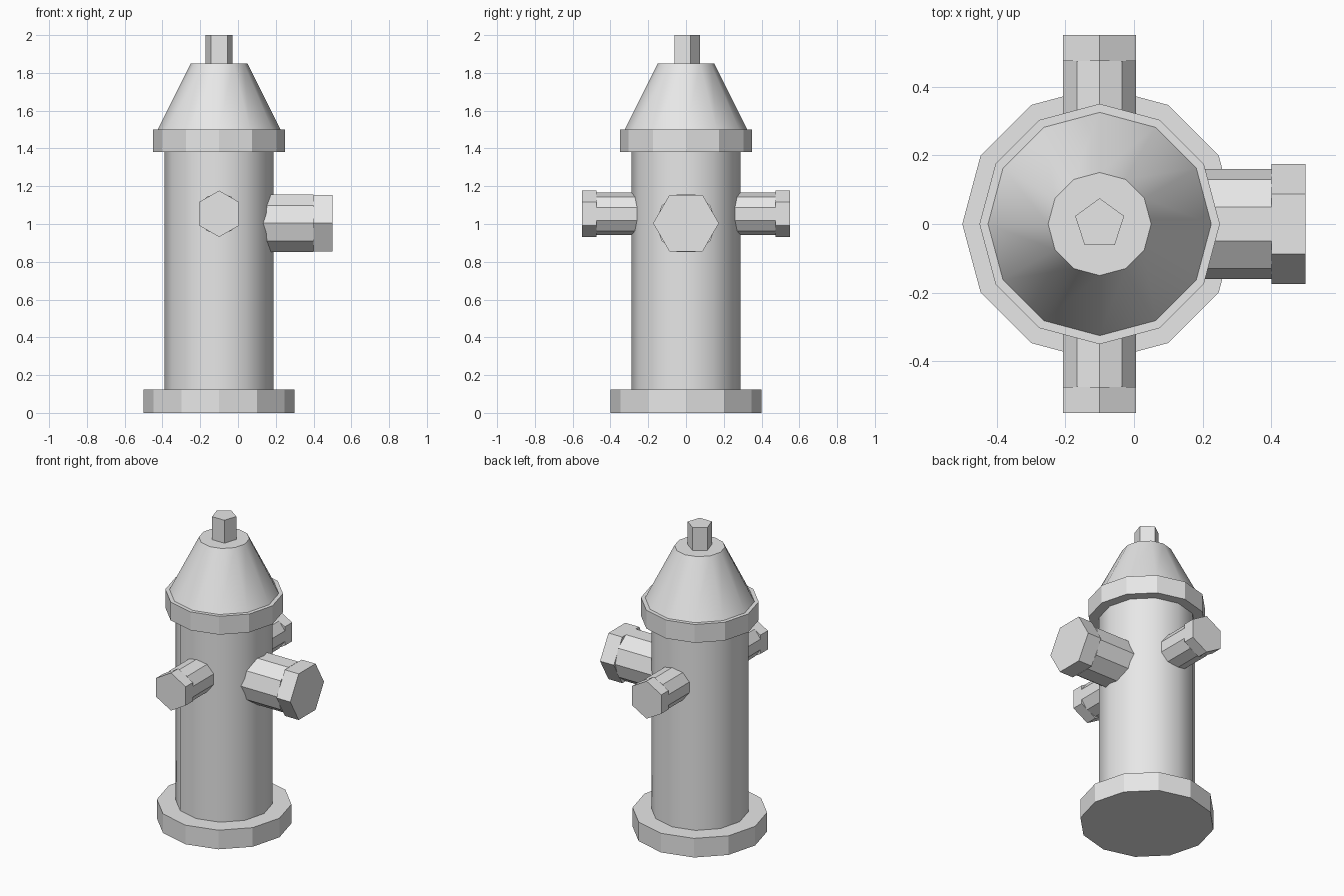
import bpy
import bmesh
import math
from mathutils import Vector

cube = bpy.data.objects.get("Cube")
if cube:
    bpy.data.objects.remove(cube, do_unlink=True)

X, Y, Z = Vector((1, 0, 0)), Vector((0, 1, 0)), Vector((0, 0, 1))
CENTRE = -0.1  # barrel axis sits left of the middle because of the side outlet

grey = bpy.data.materials.new("plain grey")
grey.use_nodes = True
grey.diffuse_color = (0.8, 0.8, 0.8, 1)
for node in grey.node_tree.nodes:
    if node.type == 'BSDF_PRINCIPLED':
        node.inputs["Base Color"].default_value = grey.diffuse_color


def prism(name, sides, start, end, r0, r1, axis, corner, origin, smooth=False):
    """Prism along axis from start to end, with one corner pointing along corner."""
    bm = bmesh.new()
    side = axis.cross(corner)
    rings = []
    for dist, r in ((start, r0), (end, r1)):
        ring = []
        for i in range(sides):
            a = math.tau * i / sides
            ring.append(bm.verts.new(origin + axis * dist
                                     + corner * (r * math.cos(a)) + side * (r * math.sin(a))))
        rings.append(ring)
    low, high = rings
    bm.faces.new(low[::-1])
    bm.faces.new(high)
    for i in range(sides):
        j = (i + 1) % sides
        bm.faces.new((low[i], low[j], high[j], high[i]))
    mesh = bpy.data.meshes.new(name)
    bm.to_mesh(mesh)
    bm.free()
    mesh.materials.append(grey)
    obj = bpy.data.objects.new(name, mesh)
    bpy.context.collection.objects.link(obj)
    if smooth:
        bpy.ops.object.select_all(action='DESELECT')
        obj.select_set(True)
        bpy.context.view_layer.objects.active = obj
        bpy.ops.object.shade_smooth_by_angle(angle=math.radians(40))
    return obj


# Upright parts: foot, barrel, collar, bonnet and top nut
foot = Vector((CENTRE, 0, 0))
prism("base_flange", 12, 0, 0.125, 0.4, 0.4, Z, X, foot)
prism("barrel", 12, 0.1, 1.4, 0.288, 0.288, Z, X, foot, smooth=True)
prism("collar", 12, 1.38, 1.5, 0.35, 0.35, Z, X, foot)
prism("bonnet", 12, 1.5, 1.85, 0.325, 0.15, Z, X, foot, smooth=True)
prism("top_nut", 5, 1.84, 2.0, 0.075, 0.075, Z, Y, foot)

# Small outlets with hexagonal caps, front and back
small = Vector((CENTRE, 0, 1.054))
for label, axis in (("front", -Y), ("back", Y)):
    prism(label + "_outlet_pipe", 10, 0.2, 0.475, 0.1115, 0.1115, axis, Z, small)
    prism(label + "_outlet_cap", 6, 0.475, 0.55, 0.123, 0.123, axis, Z, small)

# Large outlet on the left side
large = Vector((0, 0, 1.004))
prism("left_outlet_pipe", 10, 0.1, 0.4, 0.16, 0.16, X, Y, large)
prism("left_outlet_cap", 6, 0.4, 0.5, 0.174, 0.174, X, Y, large)
